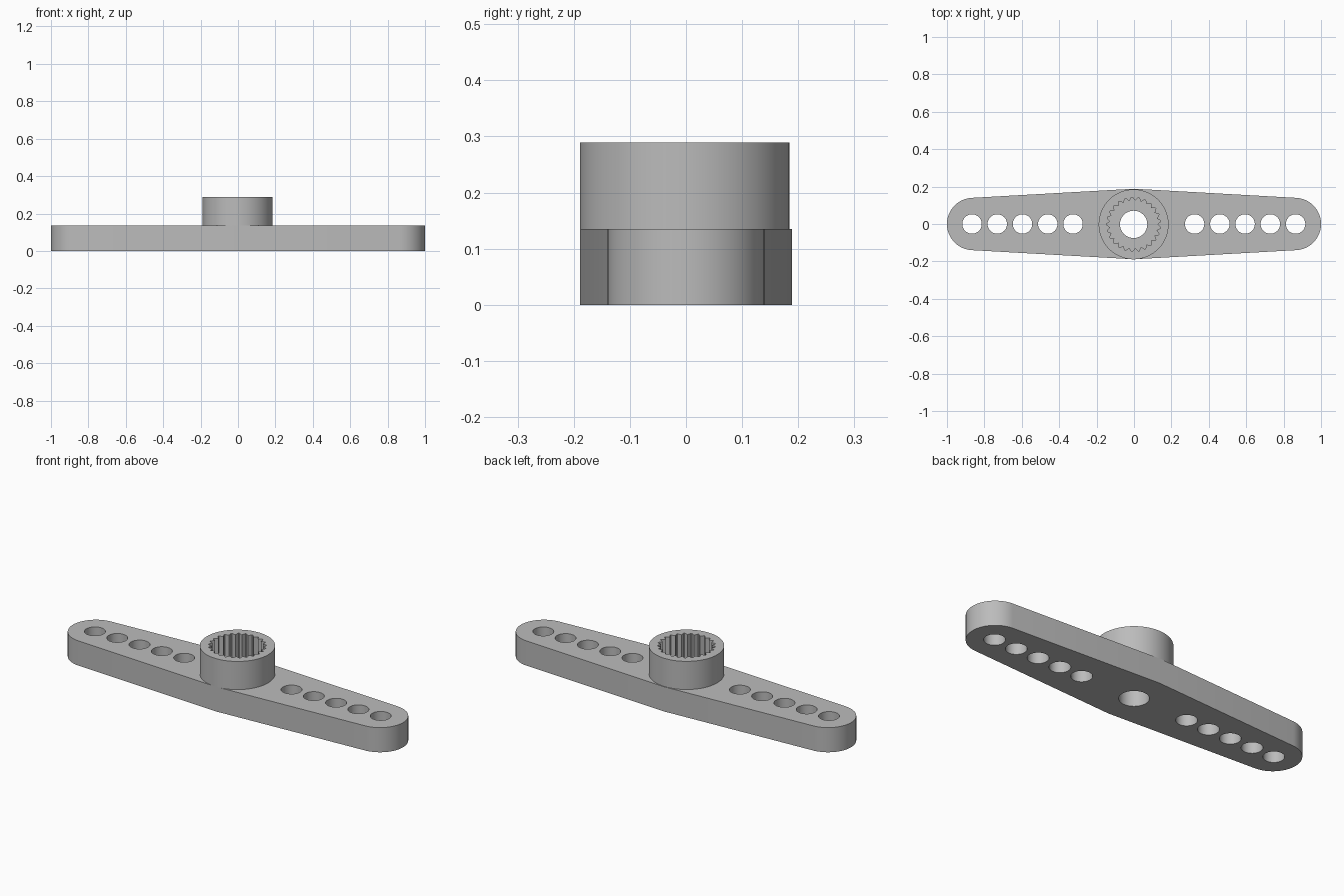
import bpy, math
from math import pi, cos, sin

if "Cube" in bpy.data.objects:
    bpy.data.objects.remove(bpy.data.objects["Cube"], do_unlink=True)

ARM_TOP, HUB_TOP, FLOOR = 0.135, 0.289, 0.11
HUB_X = HUB_Y = -0.002

grey = bpy.data.materials.new("plastic grey")
grey.use_nodes = True
grey.diffuse_color = (0.5, 0.5, 0.5, 1)
grey.node_tree.nodes["Principled BSDF"].inputs["Base Color"].default_value = (0.5, 0.5, 0.5, 1)


def prism(name, outline, z0, z1):
    """Extrude a closed counter-clockwise outline between two heights."""
    n = len(outline)
    verts = [(x, y, z) for z in (z0, z1) for x, y in outline]
    faces = [tuple(reversed(range(n))), tuple(range(n, 2 * n))]
    faces += [(i, (i + 1) % n, (i + 1) % n + n, i + n) for i in range(n)]
    mesh = bpy.data.meshes.new(name)
    mesh.from_pydata(verts, [], faces)
    mesh.materials.append(grey)
    obj = bpy.data.objects.new(name, mesh)
    bpy.context.collection.objects.link(obj)
    return obj


def arc(cx, cy, r, start, end, steps):
    return [(cx + r * cos(start + (end - start) * i / steps),
             cy + r * sin(start + (end - start) * i / steps)) for i in range(steps + 1)]


def circle(cx, cy, r, steps=64):
    return arc(cx, cy, r, 0, 2 * pi, steps)[:-1]


def cut(target, cutter):
    mod = target.modifiers.new(cutter.name, "BOOLEAN")
    mod.operation = "DIFFERENCE"
    mod.solver = "EXACT"
    mod.object = cutter
    cutter.hide_render = True
    cutter.hide_set(True)


# Tapered double arm with round ends and a shallow peak at the middle
TAPER = math.radians(3.2)
right_end = arc(0.86, 0, 0.14, -pi / 2 + TAPER, pi / 2 - TAPER, 40)
left_end = [(-x, -y) for x, y in right_end]
arm = prism("arm", right_end + [(0, 0.1885)] + left_end + [(0, -0.1885)], 0, ARM_TOP)

# Round hub on top of the arm
hub = prism("hub", circle(HUB_X, HUB_Y, 0.1868, 96), ARM_TOP, HUB_TOP)

# Splined socket with pointed grooves, sunk through the hub into the arm
TEETH = 25
spline = []
for i in range(TEETH):
    for step, r in ((0, 0.127), (0.43, 0.145), (0.57, 0.145)):
        a = 2 * pi * (i + step) / TEETH
        spline.append((HUB_X + r * cos(a), HUB_Y + r * sin(a)))
socket = prism("socket_cutter", spline, FLOOR, HUB_TOP + 0.1)
cut(hub, socket)
cut(arm, socket)

# Screw bore through the middle
cut(arm, prism("bore_cutter", circle(HUB_X, HUB_Y, 0.073), -0.1, HUB_TOP))

# Row of five linkage holes on each side
for side in (-1, 1):
    for i in range(5):
        x = side * (0.325 + 0.135 * i) - 0.001
        cut(arm, prism("hole_cutter", circle(x, 0, 0.052, 48), -0.1, ARM_TOP + 0.1))

# Bake the cuts, drop the cutters and smooth the round walls
bpy.context.view_layer.update()
graph = bpy.context.evaluated_depsgraph_get()
baked = [(o, bpy.data.meshes.new_from_object(o.evaluated_get(graph))) for o in (arm, hub)]
for obj, mesh in baked:
    obj.modifiers.clear()
    obj.data = mesh
for obj in [o for o in bpy.data.objects if "_cutter" in o.name]:
    bpy.data.objects.remove(obj, do_unlink=True)
for obj in (arm, hub):
    bpy.ops.object.select_all(action="DESELECT")
    obj.select_set(True)
    bpy.context.view_layer.objects.active = obj
    bpy.ops.object.shade_smooth_by_angle(angle=math.radians(20))
